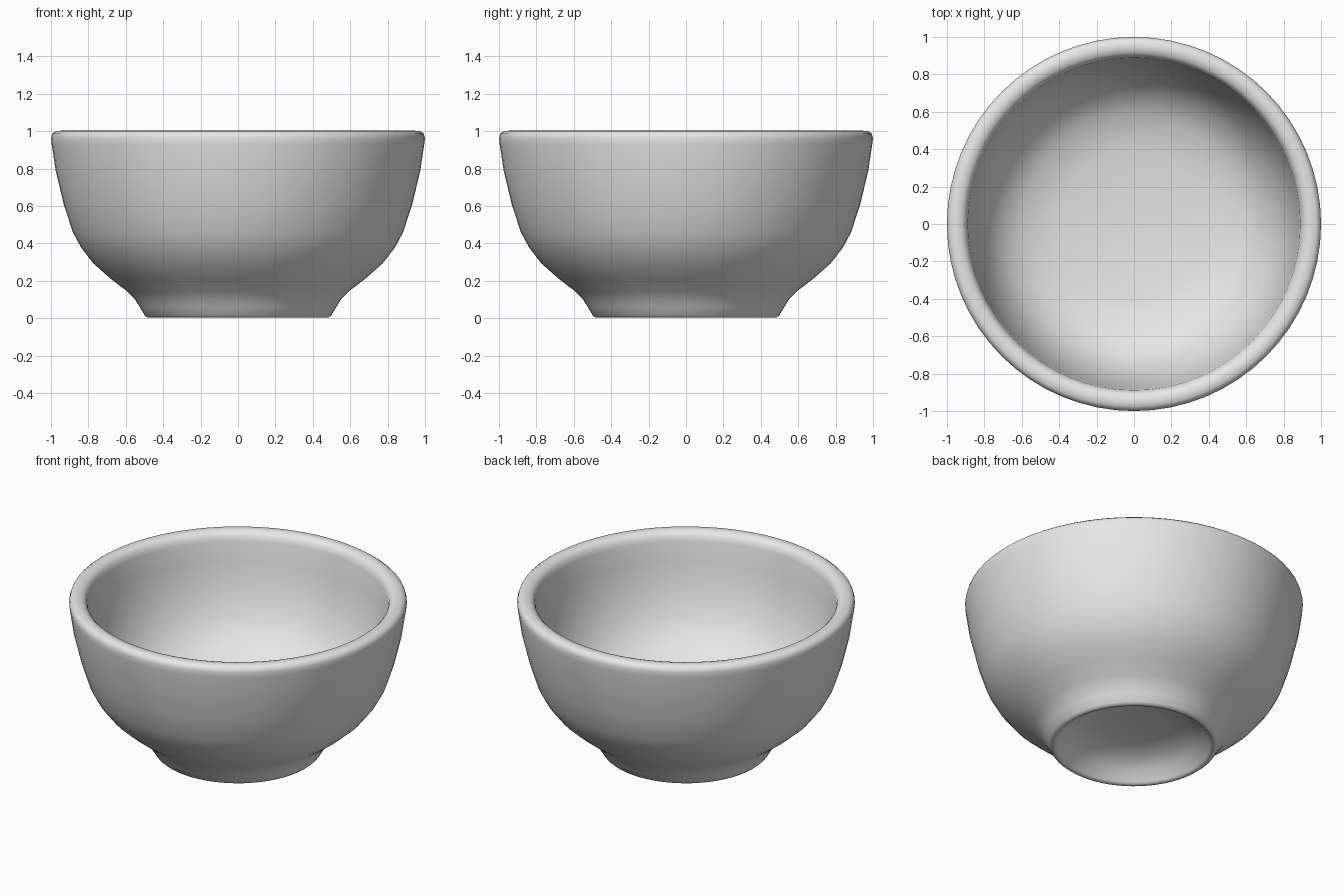
import bpy, bmesh, math

cube = bpy.data.objects.get("Cube")
if cube:
    bpy.data.objects.remove(cube, do_unlink=True)

# One plain grey glaze
glaze = bpy.data.materials.new("light_grey_glaze")
glaze.use_nodes = True
grey = (0.8, 0.8, 0.8, 1.0)
glaze.diffuse_color = grey
glaze.node_tree.nodes["Principled BSDF"].inputs["Base Color"].default_value = grey

# Half section as (radius, height), from the middle of the underside
# round the outside, over the lip and down to the middle of the inside
underside = [(0, 0.15), (0.2, 0.145), (0.33, 0.12), (0.41, 0.07), (0.455, 0.015), (0.465, 0.004)]
foot = [(0.485, 0.003), (0.498, 0.015), (0.525, 0.06), (0.55, 0.1), (0.59, 0.142)]
wall = [(0.685, 0.215), (0.775, 0.295), (0.84, 0.38), (0.883, 0.46), (0.932, 0.61), (0.975, 0.79)]
lip = [(0.996, 0.93), (1.0, 0.965), (0.993, 0.987), (0.975, 1.0), (0.945, 1.003),
       (0.917, 0.996), (0.898, 0.977), (0.889, 0.945)]
inside = [(0.875, 0.82), (0.845, 0.66), (0.79, 0.5), (0.71, 0.38), (0.59, 0.295), (0.4, 0.25), (0, 0.235)]


def lathe(name, profile, steps, material):
    """Turn a half section round the z axis into a smooth closed body."""
    bm = bmesh.new()
    verts = [bm.verts.new((r, 0, z)) for r, z in profile]
    edges = [bm.edges.new(pair) for pair in zip(verts, verts[1:])]
    bmesh.ops.spin(bm, geom=verts + edges, cent=(0, 0, 0), axis=(0, 0, 1),
                   angle=math.tau, steps=steps, use_merge=True)
    bmesh.ops.remove_doubles(bm, verts=bm.verts[:], dist=0.0005)
    bmesh.ops.recalc_face_normals(bm, faces=bm.faces[:])
    mesh = bpy.data.meshes.new(name)
    bm.to_mesh(mesh)
    bm.free()
    mesh.materials.append(material)
    obj = bpy.data.objects.new(name, mesh)
    bpy.context.collection.objects.link(obj)
    return obj


bowl = lathe("bowl", underside + foot + wall + lip + inside, 64, glaze)

# Smooth all over, with a crisp edge under the foot
bpy.ops.object.select_all(action='DESELECT')
bowl.select_set(True)
bpy.context.view_layer.objects.active = bowl
bpy.ops.object.shade_smooth_by_angle(angle=math.radians(50))
